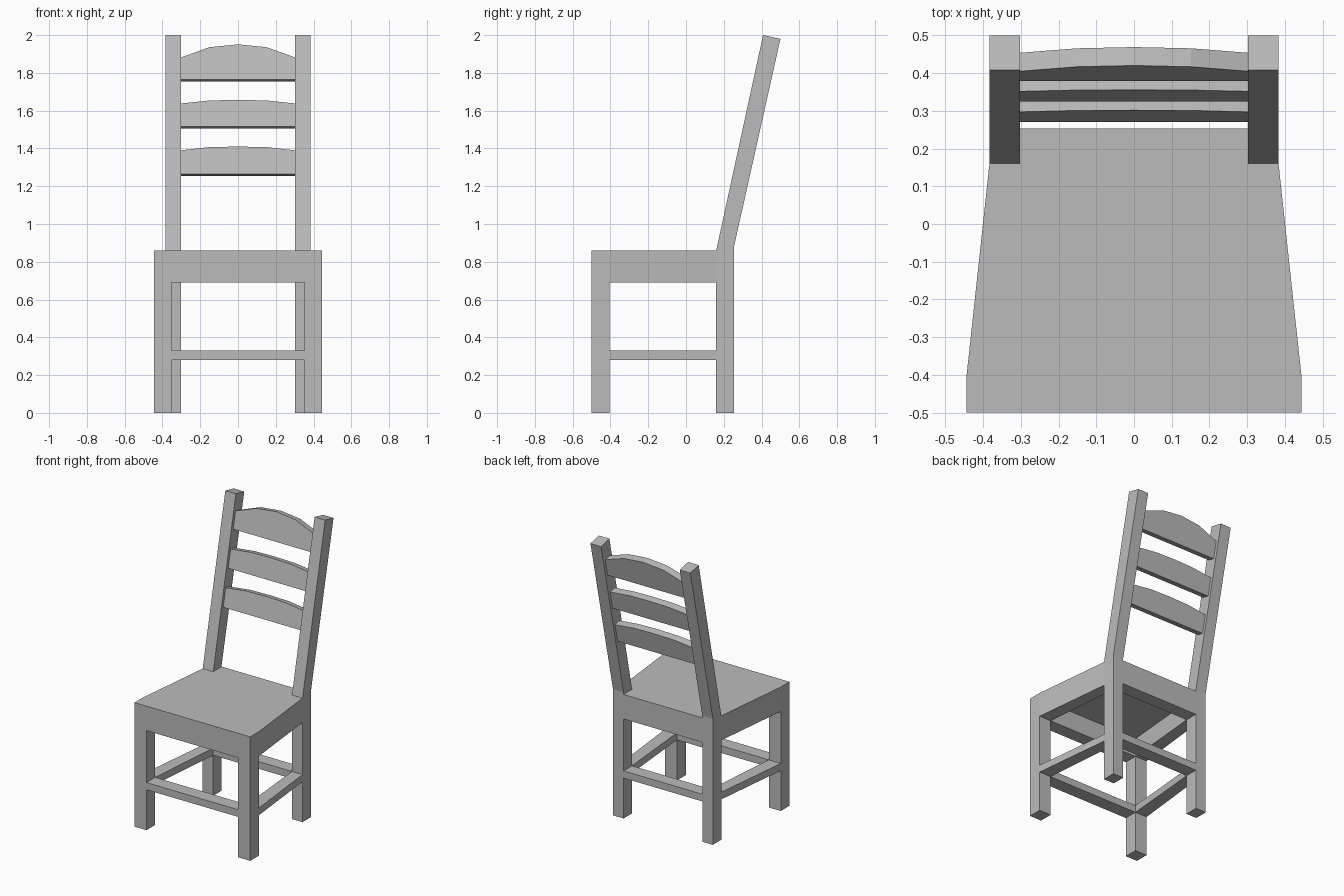
import bpy
import bmesh
from mathutils import Vector

cube = bpy.data.objects.get("Cube")
if cube:
    bpy.data.objects.remove(cube, do_unlink=True)

grey = bpy.data.materials.new("plain_grey")
grey.use_nodes = True
COLOUR = (0.5, 0.5, 0.5, 1)
grey.diffuse_color = COLOUR
grey.node_tree.nodes["Principled BSDF"].inputs["Base Color"].default_value = COLOUR


def prism(name, outline, sweep):
    """Solid made by sweeping a flat outline along a vector."""
    bm = bmesh.new()
    face = bm.faces.new([bm.verts.new(p) for p in outline])
    swept = bmesh.ops.extrude_face_region(bm, geom=[face])["geom"]
    bmesh.ops.translate(bm, vec=sweep,
                        verts=[v for v in swept if isinstance(v, bmesh.types.BMVert)])
    bmesh.ops.recalc_face_normals(bm, faces=bm.faces)
    mesh = bpy.data.meshes.new(name)
    bm.to_mesh(mesh)
    bm.free()
    mesh.materials.append(grey)
    obj = bpy.data.objects.new(name, mesh)
    bpy.context.collection.objects.link(obj)
    return obj


def slab(name, plan, bottom, top):
    return prism(name, [(x, y, bottom) for x, y in plan], (0, 0, top - bottom))


def box_plan(x0, x1, y0, y1):
    return [(x0, y0), (x1, y0), (x1, y1), (x0, y1)]


# Main dimensions
FRONT_OUT, FRONT_IN = 0.444, 0.352
BACK_OUT, BACK_IN = 0.383, 0.302
FRONT, FRONT_LEG_BACK = -0.5, -0.405
POST_FRONT, BACK = 0.16, 0.253
SEAT_TOP, PANEL_BOTTOM, APRON_BOTTOM = 0.86, 0.82, 0.69
RAIL_BOTTOM, RAIL_TOP = 0.28, 0.33

# Seat panel, tapering towards the back
half = [(FRONT_OUT, FRONT), (FRONT_OUT, FRONT_LEG_BACK),
        (BACK_OUT, POST_FRONT), (BACK_OUT, BACK)]
slab("seat", half + [(-x, y) for x, y in reversed(half)], PANEL_BOTTOM, SEAT_TOP)

# Aprons under the seat and the stretchers between the legs
for kind, low, high in (("apron", APRON_BOTTOM, PANEL_BOTTOM),
                        ("stretcher", RAIL_BOTTOM, RAIL_TOP)):
    slab("front_" + kind, box_plan(-FRONT_IN, FRONT_IN, FRONT, FRONT_LEG_BACK), low, high)
    slab("back_" + kind, box_plan(-BACK_IN, BACK_IN, POST_FRONT, BACK), low, high)
    for side, s in (("left", 1), ("right", -1)):
        plan = [(s * FRONT_IN, FRONT_LEG_BACK), (s * FRONT_OUT, FRONT_LEG_BACK),
                (s * BACK_OUT, POST_FRONT), (s * BACK_IN, POST_FRONT)]
        slab(side + "_" + kind, plan, low, high)

# Front legs, and back legs that bend into leaning posts
post_profile = [(POST_FRONT, 0), (BACK, 0), (BACK, 0.875),
                (0.5, 1.98), (0.408, 2.0), (POST_FRONT, SEAT_TOP)]
for side, s in (("left", 1), ("right", -1)):
    slab(side + "_front_leg",
         box_plan(s * FRONT_IN, s * FRONT_OUT, FRONT, FRONT_LEG_BACK), 0, PANEL_BOTTOM)
    prism(side + "_back_post", [(s * BACK_IN, y, z) for y, z in post_profile],
          (s * (BACK_OUT - BACK_IN), 0, 0))

# Arched slats lying in the leaning plane of the back
LEAN = 0.219
through = Vector((0, 1, -LEAN)).normalized() * 0.05


def on_back(x, z):
    return (x, POST_FRONT + 0.021 + LEAN * (z - SEAT_TOP), z)


for name, low, end, mid, peak in (("lower_slat", 1.265, 1.39, 1.407, 1.41),
                                  ("middle_slat", 1.515, 1.638, 1.654, 1.657),
                                  ("top_slat", 1.765, 1.882, 1.936, 1.951)):
    arch = [(-BACK_IN, end), (-BACK_IN / 2, mid), (0, peak),
            (BACK_IN / 2, mid), (BACK_IN, end)]
    outline = [(BACK_IN, low), (-BACK_IN, low)] + arch
    prism(name, [on_back(x, z) for x, z in outline], through)
